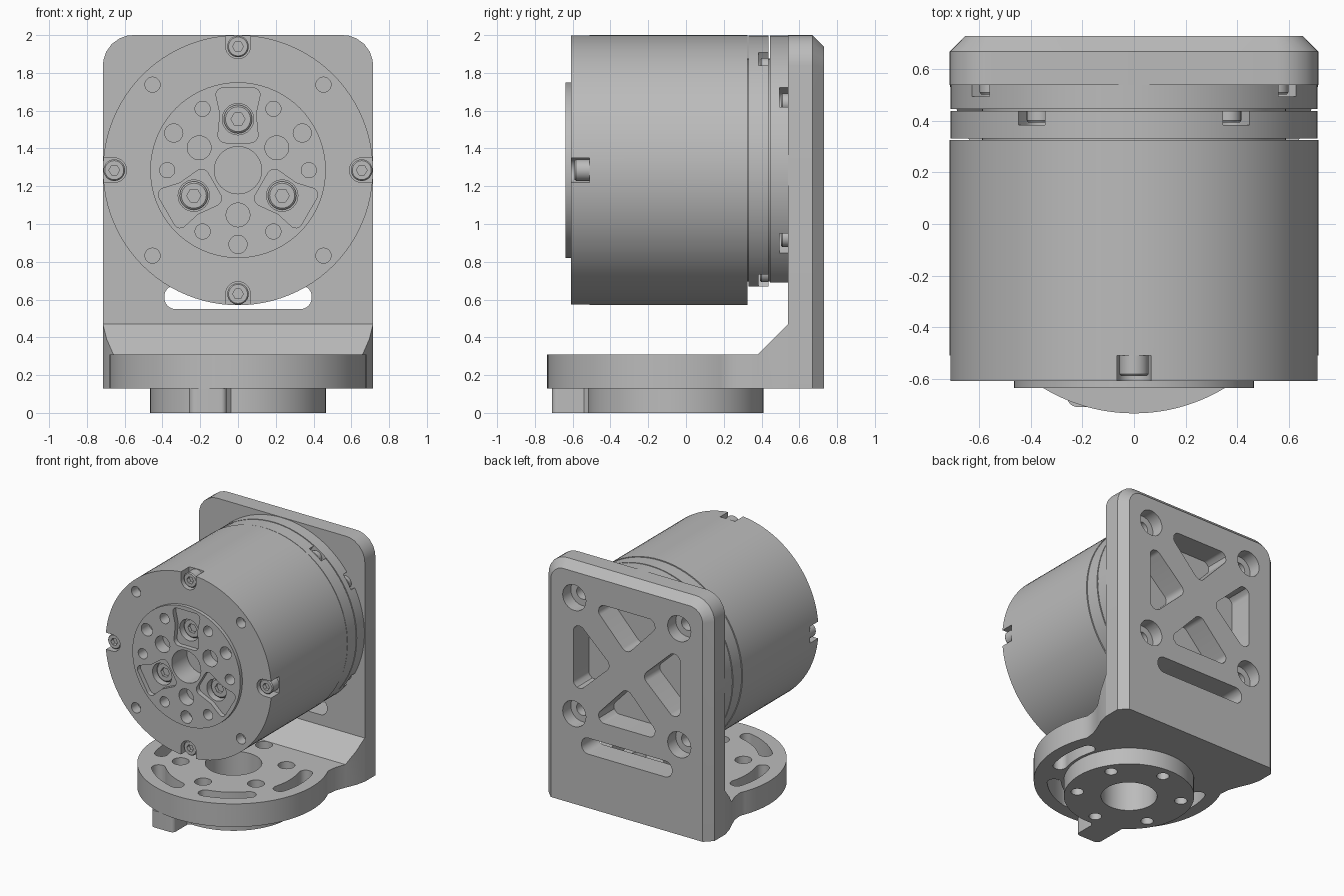
import bpy, bmesh
from math import sin, cos, tan, radians
from mathutils import Vector

if "Cube" in bpy.data.objects:
    bpy.data.objects.remove(bpy.data.objects["Cube"])

grey = bpy.data.materials.new("machined grey")
grey.use_nodes = True
colour = (0.5, 0.5, 0.5, 1)
grey.diffuse_color = colour
grey.node_tree.nodes["Principled BSDF"].inputs["Base Color"].default_value = colour

AXLE = (0, 1.285)      # motor axis in x, z
HUB = (0, -0.055)      # base axis in x, y
R = 0.715              # motor radius


def polar(c, r, deg):
    return (c[0] + r * cos(radians(deg)), c[1] + r * sin(radians(deg)))


def circle(c, r, n=32):
    return [polar(c, r, 360 * i / n) for i in range(n)]


def rect(x0, x1, y0, y1):
    return [(x0, y0), (x1, y0), (x1, y1), (x0, y1)]


def rounded(pts, radii, n=6):
    """Polygon with filleted corners; a radius of 0 keeps a corner sharp."""
    if not isinstance(radii, (list, tuple)):
        radii = [radii] * len(pts)
    out = []
    for i, r in enumerate(radii):
        p, a, b = (Vector(pts[j % len(pts)]) for j in (i, i - 1, i + 1))
        if r == 0:
            out.append(tuple(p))
            continue
        u, v = (a - p).normalized(), (b - p).normalized()
        half = u.angle(v) / 2
        c = p + (u + v).normalized() * r / sin(half)
        s, e = p + u * r / tan(half) - c, p + v * r / tan(half) - c
        out += [tuple(c + s.lerp(e, k / n).normalized() * r) for k in range(n + 1)]
    return out


def turned(pts, deg, c):
    """Rotate local points about the origin and move them to c."""
    s, k = sin(radians(deg)), cos(radians(deg))
    return [(c[0] + k * x - s * y, c[1] + s * x + k * y) for x, y in pts]


def loft(name, axis, sections):
    """Solid through (outline, height) sections along an axis."""
    place = {"X": lambda u, v, h: (h, u, v), "Y": lambda u, v, h: (u, h, v),
             "Z": lambda u, v, h: (u, v, h)}[axis]
    bm = bmesh.new()
    loops = [[bm.verts.new(place(u, v, h)) for u, v in pts] for pts, h in sections]
    bm.faces.new(loops[0])
    bm.faces.new(loops[-1])
    n = len(loops[0])
    for a, b in zip(loops, loops[1:]):
        for i in range(n):
            j = (i + 1) % n
            bm.faces.new((a[i], a[j], b[j], b[i]))
    bmesh.ops.recalc_face_normals(bm, faces=bm.faces)
    mesh = bpy.data.meshes.new(name)
    bm.to_mesh(mesh)
    bm.free()
    mesh.materials.append(grey)
    ob = bpy.data.objects.new(name, mesh)
    bpy.context.collection.objects.link(ob)
    return ob


def prism(name, axis, pts, a, b):
    return loft(name, axis, [(pts, a), (pts, b)])


def activate(ob):
    bpy.ops.object.select_all(action="DESELECT")
    ob.select_set(True)
    bpy.context.view_layer.objects.active = ob


def cut(target, axis, pts, a, b):
    cutter = prism("cutter", axis, pts, a, b)
    cutter.hide_render = True
    activate(target)
    mod = target.modifiers.new("cut", "BOOLEAN")
    mod.operation, mod.solver, mod.object = "DIFFERENCE", "EXACT", cutter
    bpy.ops.object.modifier_apply(modifier=mod.name)
    bpy.data.objects.remove(cutter)


def bolt(name, c, r, front, back):
    """Socket head screw along y, with its hexagon at the front."""
    head = loft(name, "Y", [(circle(c, r * 0.88), front), (circle(c, r), front + 0.008),
                            (circle(c, r), back)])
    cut(head, "Y", circle(c, r * 0.5, 6), front - 0.02, front + 0.03)


def notch(deg, w, c_r=0.655):
    """U-shaped slot open at the motor rim."""
    u = [polar((c_r, 0), w, 90 + 15 * i) for i in range(13)] + [(0.8, -w), (0.8, w)]
    return turned(u, deg, AXLE)


# Back plate with chamfered rear edges
outer = rounded(rect(-R, R, 0.13, 2.0), [0, 0, 0.16, 0.16])
inner = rounded(rect(-0.655, 0.655, 0.13, 1.94), [0, 0, 0.11, 0.11])
plate = loft("back_plate", "Y", [(outer, 0.54), (outer, 0.67), (inner, 0.73)])
cut(plate, "Y", rounded(rect(-0.39, 0.39, 0.55, 0.675), 0.058), 0.4, 0.9)
for k in range(4):
    window = rounded([(0.46, -0.31), (0.46, 0.31), (0.13, 0)], 0.05)
    cut(plate, "Y", turned(window, 90 * k, AXLE), 0.4, 0.9)
    hole = polar(AXLE, 0.64, 45 + 90 * k)
    cut(plate, "Y", circle(hole, 0.1), 0.63, 0.9)
    cut(plate, "Y", circle(hole, 0.05), 0.4, 0.9)

# Round base flaring into the plate, with a sloped gusset
flare = [(0.63, 0.3), (0.66, 0.38), (0.695, 0.46), (R, 0.54)]
outline = [polar(HUB, 0.68, 156 + 228 * i / 64) for i in range(65)]
outline += flare + [(-x, y) for x, y in reversed(flare)]
base = prism("base", "Z", outline, 0.13, 0.47)
slope = [(-0.9, 0.31), (0.38, 0.31), (0.6, 0.53), (0.6, 0.8), (-0.9, 0.8)]
cut(base, "X", slope, -1, 1)
cut(base, "Z", circle(HUB, 0.2, 48), 0, 0.6)
for k in range(6):
    cut(base, "Z", circle(polar(HUB, 0.375, 30 + 60 * k), 0.06), 0, 0.6)
for deg in (0, 180, 240, 300):
    s = 17
    slot = [polar(HUB, 0.585, deg + a) for a in range(-15, 16, 3)]
    slot += [polar(polar(HUB, 0.535, deg + s), 0.05, deg + s + a) for a in range(0, 181, 20)]
    slot += [polar(HUB, 0.485, deg - a) for a in range(-15, 16, 3)]
    slot += [polar(polar(HUB, 0.535, deg - s), 0.05, deg - s + a) for a in range(180, 361, 20)]
    cut(base, "Z", slot, 0, 0.6)

# Mounting ring and stop tab under the base
ring = prism("mounting_ring", "Z", circle(HUB, 0.465, 72), 0, 0.13)
cut(ring, "Z", circle(HUB, 0.2, 48), -0.1, 0.3)
for k in range(6):
    cut(ring, "Z", circle(polar(HUB, 0.375, 30 + 60 * k), 0.045), -0.1, 0.3)
tab = [(-0.26, -0.71), (-0.06, -0.71), (-0.06, -0.54), (-0.02, -0.5), (-0.26, -0.42)]
prism("stop_tab", "Z", rounded(tab, [0.04, 0.03, 0, 0, 0]), 0, 0.13)

# Motor housing
body = prism("motor_housing", "Y", circle(AXLE, R, 96), -0.61, 0.325)
cut(body, "Y", circle(AXLE, 0.125, 48), -0.8, -0.45)
for k in range(4):
    cut(body, "Y", notch(90 * k, 0.065), -0.7, -0.51)
    cut(body, "Y", circle(polar(AXLE, 0.64, 45 + 90 * k), 0.04, 24), -0.7, -0.53)
    bolt("front_screw", polar(AXLE, 0.655, 90 * k), 0.057, -0.59, -0.505)

# Rear collars, flattened below
prism("collar_core", "Y", circle(AXLE, 0.59, 72), 0.3, 0.54)
for name, y0, y1, n0, n1, deg, floor in (
        ("rear_collar", 0.332, 0.438, 0.385, 0.5, 56, 0.67),
        ("rear_ring", 0.446, 0.54, 0.495, 0.6, 33, 0.69)):
    collar = prism(name, "Y", circle(AXLE, R - 0.003, 96), y0, y1)
    cut(collar, "Y", rect(-1, 1, 0.2, floor), y0 - 0.1, y1 + 0.1)
    for a in (deg, 180 - deg, 180 + deg, -deg):
        cut(collar, "Y", notch(a, 0.062), n0, n1)
        bolt(name + "_screw", polar(AXLE, 0.655, a), 0.05, n0 + 0.008, y1)

# Output flange with pockets and bolt holes
flange = prism("output_flange", "Y", circle(AXLE, 0.465, 72), -0.637, -0.52)
cut(body, "Y", circle(AXLE, 0.465, 72), -0.7, -0.52)
cut(flange, "Y", circle(AXLE, 0.125, 48), -0.8, -0.4)
pocket = rounded([(0.145, -0.11), (0.3, -0.095), (0.435, -0.125),
                  (0.435, 0.125), (0.3, 0.095), (0.145, 0.11)],
                 [0.04, 0, 0.035, 0.035, 0, 0.04])
for k in range(3):
    deg = 90 + 120 * k
    cut(flange, "Y", turned(pocket, deg, AXLE), -0.7, -0.6)
    cut(flange, "Y", circle(polar(AXLE, 0.27, deg), 0.083), -0.7, -0.54)
    bolt("output_screw", polar(AXLE, 0.27, deg), 0.075, -0.565, -0.53)
    cut(flange, "Y", circle(polar(AXLE, 0.237, deg + 60), 0.063), -0.7, -0.54)
    cut(flange, "Y", circle(polar(AXLE, 0.393, deg + 60), 0.048), -0.7, -0.54)
for k in range(6):
    cut(flange, "Y", circle(polar(AXLE, 0.375, 60 * k), 0.04, 24), -0.7, -0.54)

# Smooth round walls, sharp machined edges
for ob in bpy.context.scene.objects:
    if ob.type == "MESH" and grey.name in ob.data.materials:
        activate(ob)
        bpy.ops.object.shade_smooth_by_angle(angle=radians(30))
